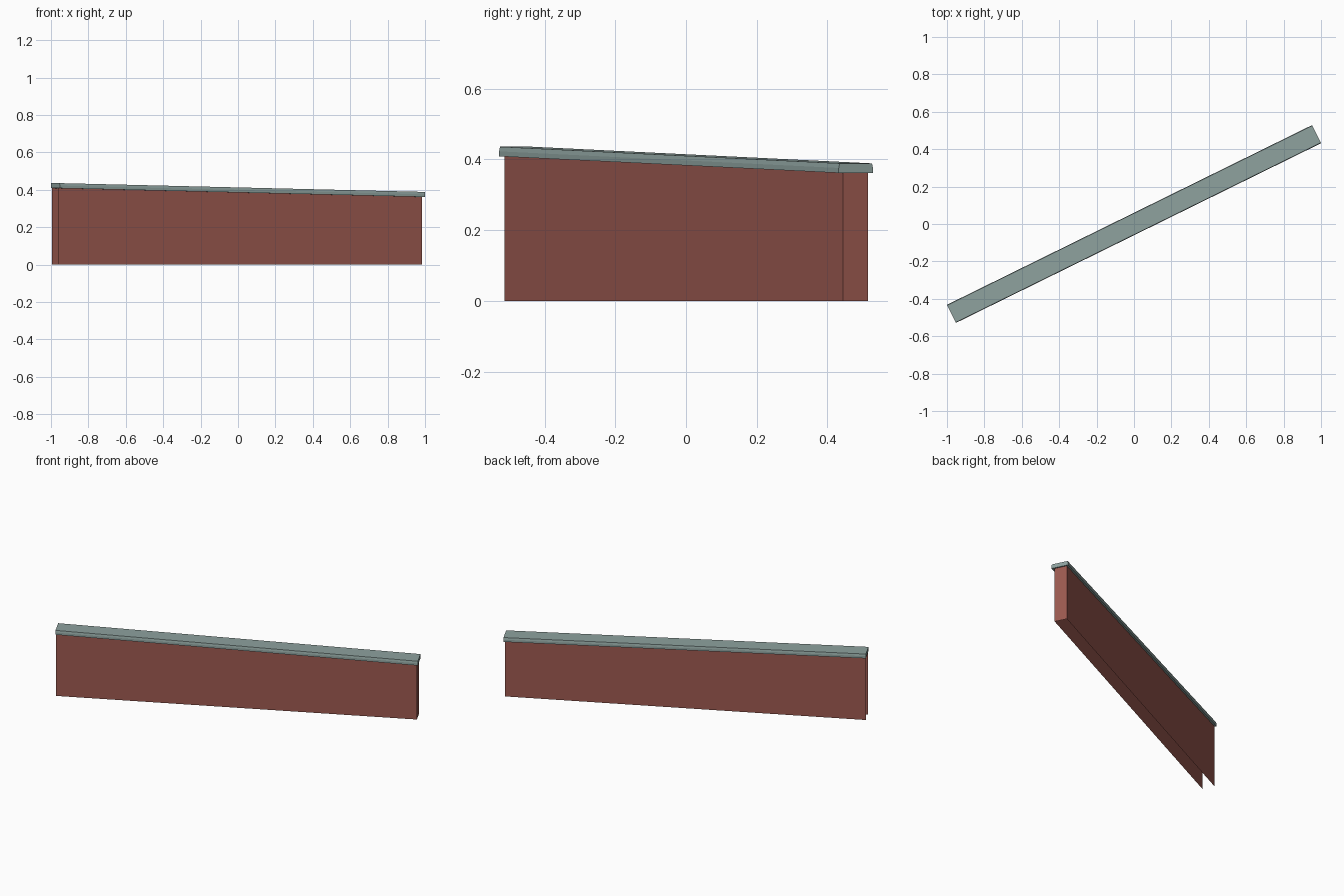
import bpy, bmesh, math

if "Cube" in bpy.data.objects:
    bpy.data.objects.remove(bpy.data.objects["Cube"])

ANGLE = math.radians(26.2)   # wall runs diagonally in plan
HALF = 1.088                 # half length along the wall


def material(name, rgb):
    m = bpy.data.materials.new(name)
    m.diffuse_color = (*rgb, 1)
    m.use_nodes = True
    m.node_tree.nodes["Principled BSDF"].inputs["Base Color"].default_value = m.diffuse_color
    return m


def make_object(name, bm, mat):
    me = bpy.data.meshes.new(name)
    bm.to_mesh(me)
    bm.free()
    me.materials.append(mat)
    ob = bpy.data.objects.new(name, me)
    ob.rotation_euler.z = ANGLE
    bpy.context.collection.objects.link(ob)
    return ob


def slope(u):
    """Drop of the top line along the wall, zero at the high left end."""
    return -0.047 * (u + HALF) / (2 * HALF)


brick = material("brick red", (0.33, 0.10, 0.08))
stone = material("grey green coping", (0.27, 0.36, 0.345))

# Wall: thin shell, open at the bottom and at the left end
bm = bmesh.new()
left, right, t, off = -HALF, 1.080, 0.039, 0.003
plan = [(left, off - t), (right, off - t), (right, off + t), (left, off + t)]
low = [bm.verts.new((u, v, 0)) for u, v in plan]
high = [bm.verts.new((u, v, 0.412 + slope(u))) for u, v in plan]
for i in range(3):
    bm.faces.new((low[i], low[i + 1], high[i + 1], high[i]))
make_object("wall", bm, brick)

# Coping: sloping slab with a slightly chamfered upper edge
profile = [(-0.054, 0.409), (0.054, 0.409), (0.054, 0.423),
           (0.051, 0.436), (-0.051, 0.436), (-0.054, 0.423)]
bm = bmesh.new()
ends = [[bm.verts.new((u, v, z + slope(u))) for v, z in profile]
        for u in (-HALF, HALF)]
for i in range(len(profile)):
    j = (i + 1) % len(profile)
    bm.faces.new((ends[0][i], ends[0][j], ends[1][j], ends[1][i]))
for ring in ends:
    bm.faces.new(ring)
bmesh.ops.recalc_face_normals(bm, faces=bm.faces)
make_object("coping", bm, stone)
